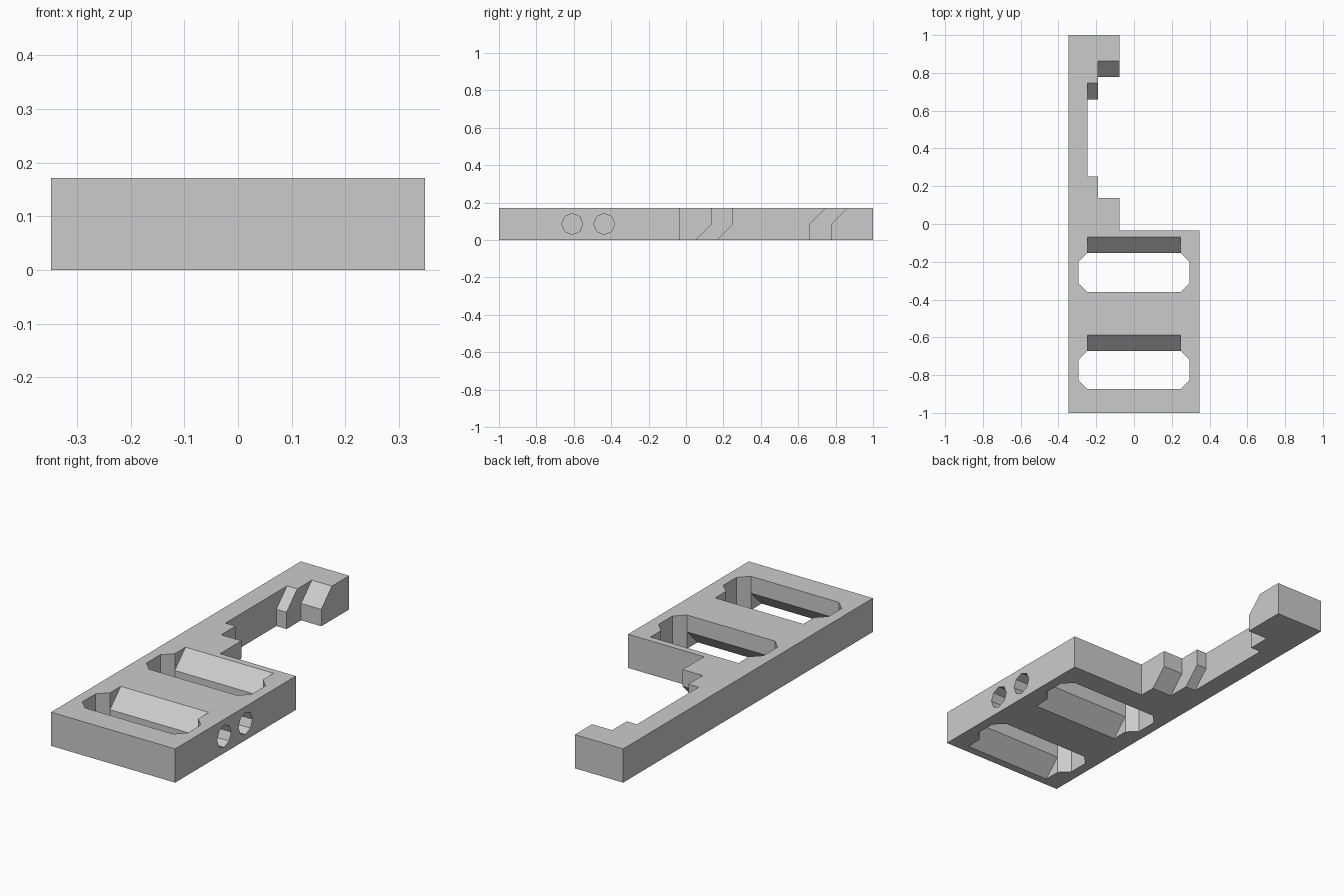
import bpy
import math

cube = bpy.data.objects.get("Cube")
if cube:
    bpy.data.objects.remove(cube, do_unlink=True)

HEIGHT = 0.171
MID = HEIGHT / 2
OVER = 0.02          # how far cutters stick out of the plate
HALF_W = 0.348

grey = bpy.data.materials.new("plain grey")
grey.use_nodes = True
colour = (0.6, 0.6, 0.6, 1)
grey.diffuse_color = colour
grey.node_tree.nodes["Principled BSDF"].inputs["Base Color"].default_value = colour


def prism(name, low, high):
    """Closed solid between two matching outlines."""
    n = len(low)
    faces = [list(range(n))[::-1], list(range(n, 2 * n))]
    faces += [[i, (i + 1) % n, n + (i + 1) % n, n + i] for i in range(n)]
    mesh = bpy.data.meshes.new(name)
    mesh.from_pydata(list(low) + list(high), [], faces)
    mesh.materials.append(grey)
    obj = bpy.data.objects.new(name, mesh)
    bpy.context.collection.objects.link(obj)
    return obj


def prism_z(name, outline, z0, z1):
    return prism(name, [(x, y, z0) for x, y in outline], [(x, y, z1) for x, y in outline])


def prism_x(name, outline, x0, x1):
    return prism(name, [(x0, y, z) for y, z in outline], [(x1, y, z) for y, z in outline])


def cut(target, cutter):
    cutter.hide_render = True
    mod = target.modifiers.new("cut", "BOOLEAN")
    mod.operation = "DIFFERENCE"
    mod.solver = "EXACT"
    mod.object = cutter
    bpy.ops.object.select_all(action="DESELECT")
    target.select_set(True)
    bpy.context.view_layer.objects.active = target
    bpy.ops.object.modifier_apply(modifier=mod.name)
    bpy.data.objects.remove(cutter, do_unlink=True)


def ramped_cutter(y0, y1, x0, x1):
    """Opening that flares forward at the bottom and backward at the top."""
    flare = MID + OVER
    side = [(y0, HEIGHT + OVER), (y0, MID), (y0 - flare, -OVER),
            (y1, -OVER), (y1, MID), (y1 + flare, HEIGHT + OVER)]
    return prism_x("ramped_cutter", side, x0, x1)


# Plate with a long arm along one side
plate = prism_z("bracket_plate", [
    (-HALF_W, -1), (HALF_W, -1), (HALF_W, -0.034),
    (-0.077, -0.034), (-0.077, 1), (-HALF_W, 1)], 0, HEIGHT)

# Two slots with clipped corners and ramped long walls
SLOT_X, CLIP = 0.295, 0.048
for y0, y1 in ((-0.873, -0.672), (-0.36, -0.153)):
    inner = SLOT_X - CLIP
    outline = [(-inner, y0), (inner, y0), (SLOT_X, y0 + CLIP), (SLOT_X, y1 - CLIP),
               (inner, y1), (-inner, y1), (-SLOT_X, y1 - CLIP), (-SLOT_X, y0 + CLIP)]
    cut(plate, prism_z("slot_cutter", outline, -OVER, HEIGHT + OVER))
    cut(plate, ramped_cutter(y0, y1, -inner, inner))

# Stepped notch in the arm
cut(plate, ramped_cutter(0.137, 0.777, -0.19, 0))
cut(plate, ramped_cutter(0.252, 0.66, -0.247, -0.1))

# Two blind eight-sided holes in the side
for y in (-0.608, -0.437):
    ring = [(y + 0.056 * math.cos(k * math.pi / 4), MID + 0.056 * math.sin(k * math.pi / 4))
            for k in range(8)]
    cut(plate, prism_x("hole_cutter", ring, 0.25, HALF_W + OVER))

for face in plate.data.polygons:
    face.use_smooth = False
